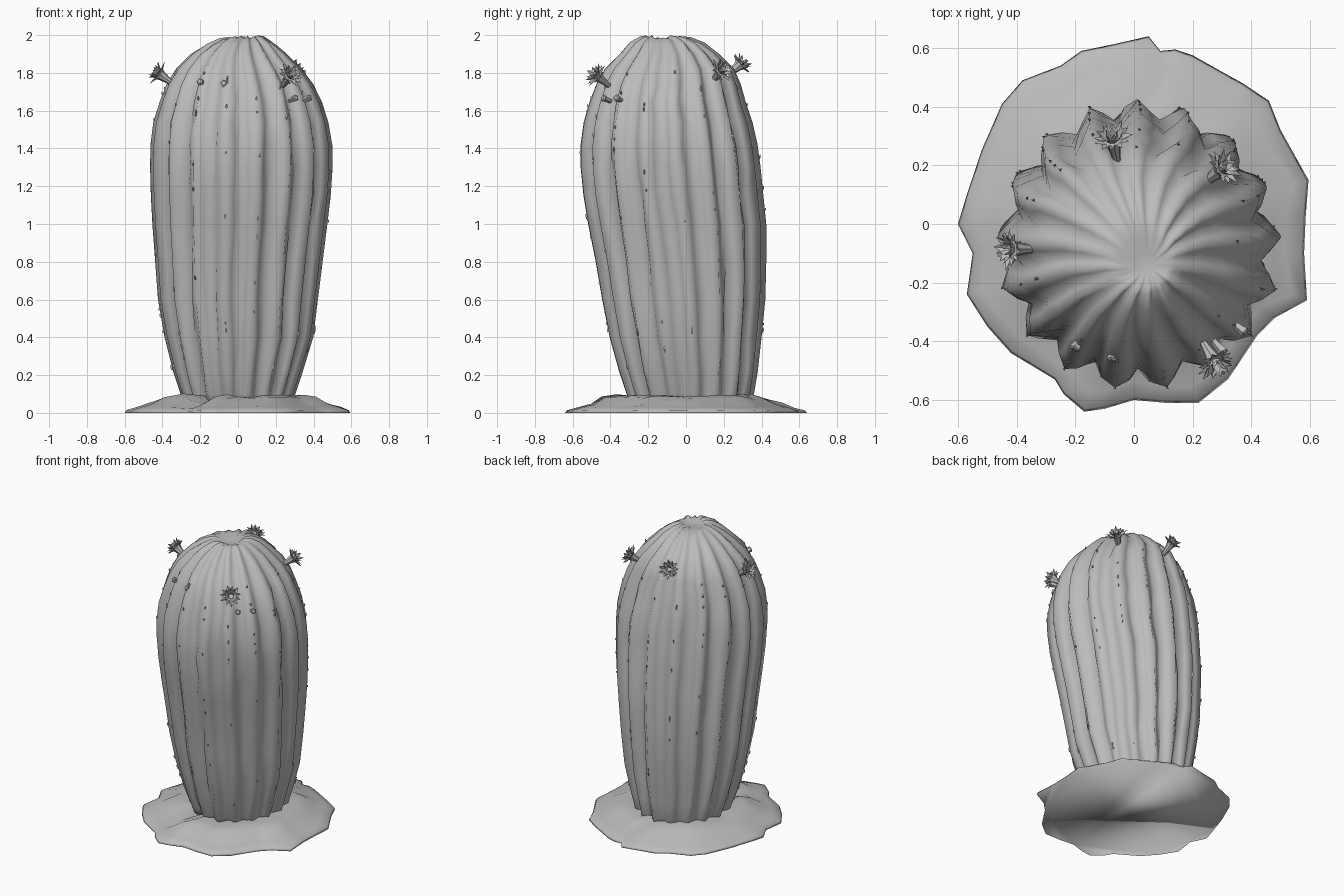
import bpy, bmesh, math, random
from mathutils import Vector

if "Cube" in bpy.data.objects:
    bpy.data.objects.remove(bpy.data.objects["Cube"])

random.seed(4)
grey = bpy.data.materials.new("plain grey")
grey.diffuse_color = (0.5, 0.5, 0.5, 1)
grey.use_nodes = True
grey.node_tree.nodes["Principled BSDF"].inputs["Base Color"].default_value = grey.diffuse_color


def finish(name, bm, angle=180, smooth=True):
    bmesh.ops.recalc_face_normals(bm, faces=bm.faces)
    mesh = bpy.data.meshes.new(name)
    bm.to_mesh(mesh)
    bm.free()
    mesh.materials.append(grey)
    ob = bpy.data.objects.new(name, mesh)
    bpy.context.collection.objects.link(ob)
    if smooth:
        bpy.ops.object.select_all(action='DESELECT')
        ob.select_set(True)
        bpy.context.view_layer.objects.active = ob
        bpy.ops.object.shade_smooth_by_angle(angle=math.radians(angle))
    return ob


def loft(bm, rings, cap_start=True, cap_end=True):
    rows = [[bm.verts.new(p) for p in ring] for ring in rings]
    n = len(rows[0])
    for a, b in zip(rows, rows[1:]):
        for i in range(n):
            j = (i + 1) % n
            bm.faces.new((a[i], a[j], b[j], b[i]))
    if cap_start:
        bm.faces.new(rows[0][::-1])
    if cap_end:
        bm.faces.new(rows[-1])


# Ribbed, leaning stem: z, centre x, centre y, radius x, radius y
SECTIONS = [(0.04, 0, .02, .28, .31), (0.1, 0, .02, .305, .34),
            (0.22, 0, .01, .345, .37), (0.4, .005, -.005, .395, .405),
            (0.6, 0, -.015, .425, .435), (0.8, .005, -.03, .445, .455),
            (1.0, .01, -.05, .465, .475), (1.15, .015, -.07, .478, .48),
            (1.3, .018, -.085, .485, .48), (1.42, .018, -.093, .483, .472),
            (1.54, .015, -.098, .465, .45), (1.65, .015, -.1, .43, .415),
            (1.74, .01, -.095, .39, .385), (1.82, .005, -.09, .335, .345),
            (1.9, .005, -.09, .255, .265), (1.95, .015, -.1, .185, .2),
            (1.98, .025, -.11, .125, .135), (1.985, .035, -.125, .085, .09),
            (1.972, .04, -.135, .04, .04)]
RIBS = 17
DEPTH = (1.0, .93, .855, .93)            # crest, flank, valley, flank
wobble = [random.uniform(-.015, .015) for _ in range(RIBS * 4)]
lift = [random.uniform(-.004, .014) for _ in range(RIBS)]


def stem_point(section, k):
    z, cx, cy, rx, ry = section
    a = math.pi / 2 + k * 2 * math.pi / (RIBS * 4) + wobble[k]
    fade = min(1, max(.3, rx / .2)) if z > 1.9 else 1
    f = 1 - (1 - DEPTH[k % 4]) * fade
    h = lift[k // 4] if z > 1.93 and k % 4 == 0 and rx > .06 else 0
    return Vector((cx + rx * f * math.cos(a), cy + ry * f * math.sin(a), z + h))


bm = bmesh.new()
rings = []
for s in SECTIONS:
    ring = []
    for k in range(RIBS * 4):
        p = stem_point(s, k)
        if k % 4 and .2 < s[0] < 1.8:   # dented flanks
            p += Vector((random.uniform(-1, 1), random.uniform(-1, 1), 0)) * .008
        ring.append(p)
    rings.append(ring)
loft(bm, rings)
finish("cactus_stem", bm)

# Sandy mound with an irregular rim and flat underside
RIM = [(.595, .15), (.5, .32), (.46, .42), (.37, .48), (.28, .53), (.2, .575), (.14, .595),
       (.09, .59), (.05, .64), (-.06, .615), (-.18, .59), (-.25, .54), (-.38, .49),
       (-.45, .41), (-.52, .25), (-.57, .1), (-.6, 0), (-.55, -.1), (-.57, -.24),
       (-.5, -.35), (-.42, -.44), (-.27, -.53), (-.24, -.58), (-.17, -.64), (-.1, -.63),
       (0, -.6), (.11, -.61), (.22, -.61), (.32, -.53), (.42, -.38), (.48, -.32),
       (.59, -.26), (.58, -.1), (.585, .02)]
bm = bmesh.new()
rings = []
for f, z in ((1, 0), (.985, .014), (.9, .03), (.8, .05), (.69, .08), (.58, .093), (.35, .085)):
    ring = []
    for x, y in RIM:
        q = random.uniform(.98, 1.02) if f < .95 else 1
        gully = 1 - .35 * math.exp(-((x + .3) ** 2 + (y + .53) ** 2) / .01)
        ring.append((x * f * q, y * f * q, z * gully * random.uniform(.86, 1.1)))
    rings.append(ring)
loft(bm, rings)
finish("ground_mound", bm)


def frame(axis):
    axis = Vector(axis).normalized()
    side = axis.cross(Vector((0, 0, 1))).normalized()
    return axis, side, axis.cross(side)


def tube(bm, base, axis, profile, sides):
    w, u, v = frame(axis)
    base = Vector(base)
    loft(bm, [[base + w * h + (u * math.cos(t) + v * math.sin(t)) * r
               for t in (2 * math.pi * i / sides for i in range(sides))]
              for h, r in profile])


def petals(bm, centre, axis, count, length, spread, width):
    w, u, v = frame(axis)
    for i in range(count):
        t = 2 * math.pi * (i + random.uniform(-.2, .2)) / count
        out = u * math.cos(t) + v * math.sin(t)
        across = w.cross(out) * width
        d = out * spread + w * (1 - spread)
        d = d.normalized() * length * random.uniform(.85, 1.15)
        root = Vector(centre) + out * .012
        mid = root + d * .5 + w * .006
        tip = root + d
        pts = [root - across * .5, mid - across, tip, mid + across, root + across * .5]
        c = [bm.verts.new(p) for p in pts]
        keel = bm.verts.new(mid - w * .008)
        for a, b in zip(c, c[1:] + c[:1]):
            bm.faces.new((a, b, keel))


# Blossoms around the crown: centre of the cup and its direction
FLOWERS = [((-.405, -.085, 1.785), (-.8, 0, .55)), ((-.07, .275, 1.835), (-.15, .75, .65)),
           ((.29, .18, 1.80), (.7, .55, .6)), ((.27, -.46, 1.775), (.45, -.75, .6))]
for n, (pos, axis) in enumerate(FLOWERS, 1):
    bm = bmesh.new()
    tube(bm, pos, axis, [(-.075, .014), (-.04, .018), (0, .026), (.015, .034)], 8)
    top = Vector(pos) + Vector(axis).normalized() * .008
    petals(bm, top, axis, 11, .06, .75, .014)
    petals(bm, top, axis, 9, .06, .45, .013)
    petals(bm, top, axis, 5, .045, .2, .01)
    finish(f"flower_{n}", bm, smooth=False)

# Small closed buds on the front shoulders
BUDS = [(.29, -.42, 1.66), (.36, -.355, 1.66), (-.19, -.405, 1.745), (-.07, -.44, 1.735)]
bm = bmesh.new()
for x, y, z in BUDS:
    tube(bm, (x, y, z), (x, y + .09, .15),
         [(-.03, .012), (.01, .016), (.025, .02), (.03, .012)], 5)
finish("buds", bm, smooth=False)

# Small upright thorn flakes scattered along the rib crests
bm = bmesh.new()
for rib in range(RIBS):
    for _ in range(7):
        i = random.randint(2, 12)
        t = random.uniform(.1, .9)
        p = stem_point(SECTIONS[i], rib * 4).lerp(stem_point(SECTIONS[i + 1], rib * 4), t)
        size = random.uniform(.012, .03)
        out = Vector((p.x, p.y + .06, 0)).normalized() * .006
        tube(bm, p - Vector((0, 0, size / 2)), (out.x, out.y, .03),
             [(0, .004), (size * .6, .006), (size, .001)], 3)
finish("thorns", bm, smooth=False)
